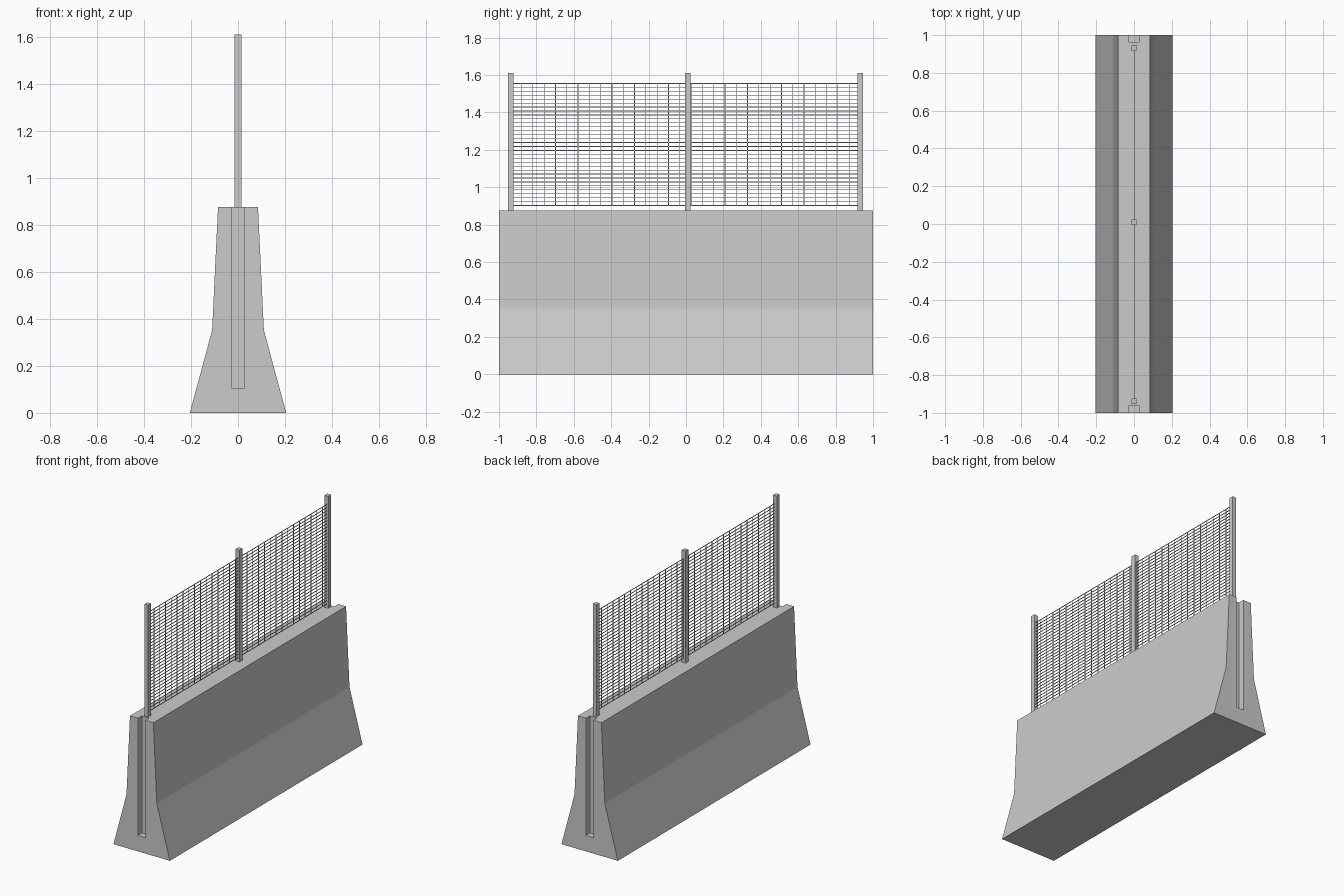
import bpy, bmesh
from mathutils import Vector

if "Cube" in bpy.data.objects:
    bpy.data.objects.remove(bpy.data.objects["Cube"])


def finish(name, bm):
    bmesh.ops.recalc_face_normals(bm, faces=bm.faces)
    mesh = bpy.data.meshes.new(name)
    bm.to_mesh(mesh)
    bm.free()
    obj = bpy.data.objects.new(name, mesh)
    bpy.context.collection.objects.link(obj)
    return obj


def add_box(bm, lo, hi):
    lo, hi = Vector(lo), Vector(hi)
    verts = bmesh.ops.create_cube(bm, size=1)["verts"]
    for v in verts:
        v.co = Vector(a * b for a, b in zip(v.co, hi - lo)) + (lo + hi) / 2


def extrude(bm, points, vector):
    face = bm.faces.new([bm.verts.new(p) for p in points])
    new = bmesh.ops.extrude_face_region(bm, geom=[face], use_keep_orig=True)["geom"]
    moved = [g for g in new if isinstance(g, bmesh.types.BMVert)]
    bmesh.ops.translate(bm, verts=moved, vec=vector)


# Concrete barrier: mid section plus two slotted ends, all from half profiles
TOP, SLOT_X, SLOT_Z, SLOT_Y = 0.875, 0.027, 0.105, 0.96
half = [(0.205, 0), (0.11, 0.352), (0.085, TOP)]
outer = half + [(-x, z) for x, z in reversed(half)]
notch = [(-SLOT_X, TOP), (-SLOT_X, SLOT_Z), (SLOT_X, SLOT_Z), (SLOT_X, TOP)]
bm = bmesh.new()
extrude(bm, [(x, -1, z) for x, z in outer], (0, 2, 0))
barrier = finish("concrete_barrier", bm)

# End slots cut with hidden boxes
bm = bmesh.new()
for s in (-1, 1):
    y0, y1 = sorted((s * SLOT_Y, s * 1.1))
    add_box(bm, (-SLOT_X, y0, SLOT_Z), (SLOT_X, y1, 1.0))
cutter = finish("slot_cutter", bm)
cutter.hide_render = True
cutter.hide_viewport = True
cut = barrier.modifiers.new("end_slots", "BOOLEAN")
cut.operation = 'DIFFERENCE'
cut.solver = 'EXACT'
cut.object = cutter
bpy.context.view_layer.objects.active = barrier
bpy.ops.object.modifier_apply(modifier=cut.name)
bpy.data.objects.remove(cutter)

# Fence posts
for name, y in (("front_post", -0.938), ("middle_post", 0.01), ("back_post", 0.932)):
    bm = bmesh.new()
    add_box(bm, (-0.014, y - 0.015, TOP - 0.005), (0.014, y + 0.015, 1.61))
    finish(name, bm)

# Wire mesh between the posts
R, WX, Z0, Z1 = 0.0018, 0.004, 0.902, 1.555
bm = bmesh.new()
for i in range(32):
    z = Z0 + (Z1 - Z0) * i / 31
    add_box(bm, (WX - R, -0.93, z - R), (WX + R, 0.925, z + R))
finish("horizontal_wires", bm)
bm = bmesh.new()
for i in range(30):
    y = -0.879 + 0.0604 * i
    add_box(bm, (WX - R, y - R, Z0 - R), (WX + R, y + R, Z1 + R))
finish("vertical_wires", bm)

# Slanted stripes lying almost flush on the left lower slope
bm = bmesh.new()


def slope(x, y):
    return (-x - 0.0004, y, (0.205 - x) / 0.095 * 0.352)


for i in range(12):
    y = 0.957 - 0.1616 * i
    corners = [(0.186, y), (0.186, y - 0.068), (0.117, y - 0.132), (0.117, y - 0.064)]
    bm.faces.new([bm.verts.new(slope(a, b)) for a, b in corners])
stripes = finish("slope_stripes", bm)
if stripes.data.polygons[0].normal.x > 0:
    stripes.data.flip_normals()
